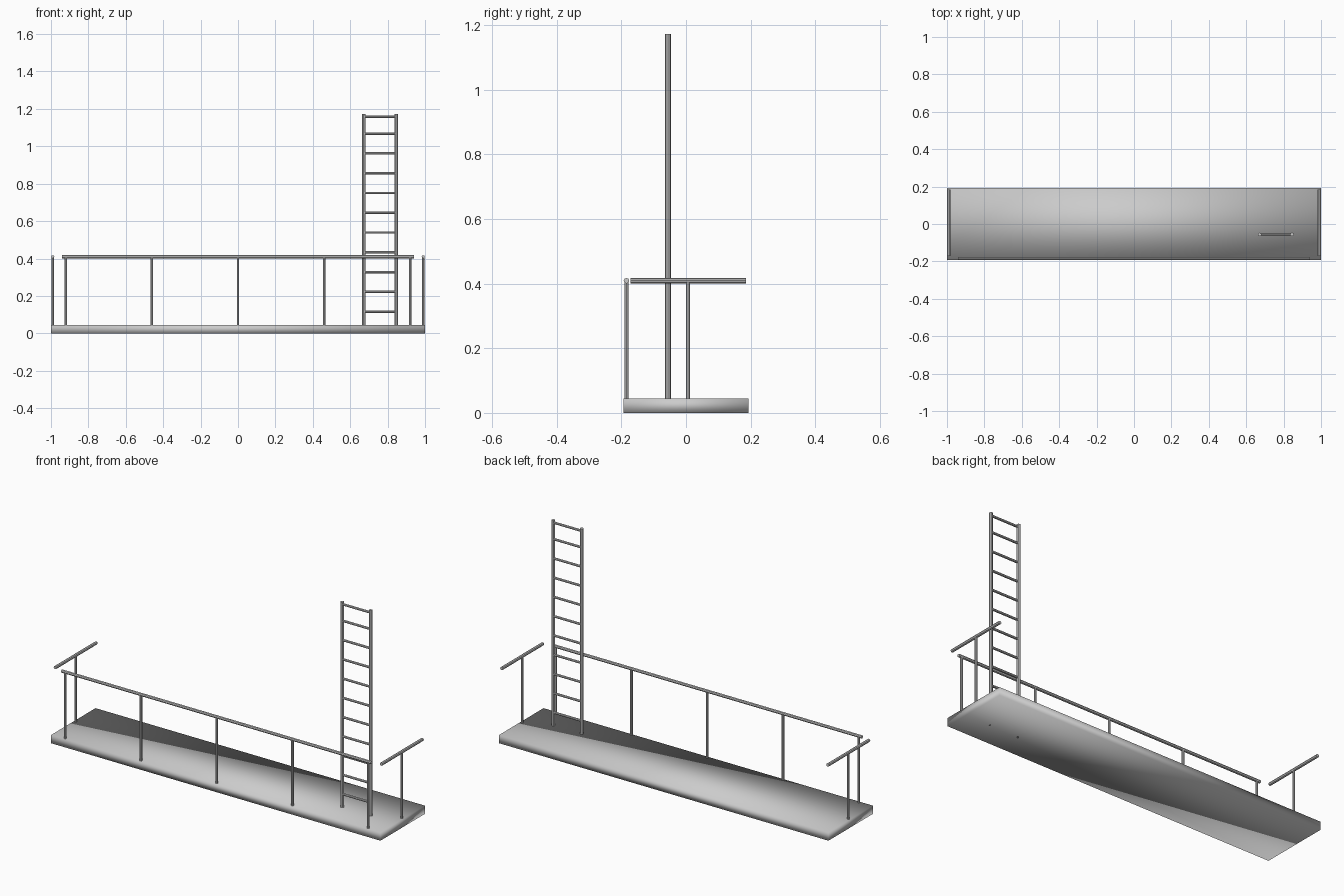
import bpy
from mathutils import Vector

if "Cube" in bpy.data.objects:
    bpy.data.objects.remove(bpy.data.objects["Cube"])


def smooth(obj):
    for poly in obj.data.polygons:
        poly.use_smooth = True


def bar(name, start, end, radius, sides=8):
    """Round bar between two points."""
    a, b = Vector(start), Vector(end)
    bpy.ops.mesh.primitive_cylinder_add(
        vertices=sides, radius=radius, depth=(b - a).length, location=(a + b) / 2,
        rotation=(b - a).to_track_quat('Z', 'Y').to_euler())
    obj = bpy.context.object
    obj.name = name
    bpy.ops.object.shade_smooth_by_angle()
    return obj


DECK_TOP = 0.045
RAIL_Z = 0.409
RAIL_R = 0.0085
POST_R = 0.0065

# Walkway deck, soft-shaded slab
bpy.ops.mesh.primitive_cube_add(size=1, location=(0, 0, DECK_TOP / 2))
deck = bpy.context.object
deck.name = "deck"
deck.scale = (2.0, 0.386, DECK_TOP)
bpy.ops.object.transform_apply(location=False, rotation=False, scale=True)
smooth(deck)

# Front handrail with five posts
FRONT_Y = -0.1843
bar("front_rail", (-0.94, FRONT_Y, RAIL_Z), (0.94, FRONT_Y, RAIL_Z), RAIL_R)
for i in range(5):
    x = -0.92 + 0.46 * i
    bar("front_post", (x, FRONT_Y, DECK_TOP), (x, FRONT_Y, RAIL_Z), POST_R)

# End handrails, one central post each
for side, label in ((-1, "left"), (1, "right")):
    x = side * 0.99
    bar(label + "_rail", (x, -0.172, RAIL_Z), (x, 0.185, RAIL_Z), RAIL_R)
    bar(label + "_post", (x, 0.006, DECK_TOP), (x, 0.006, RAIL_Z), POST_R)

# Ladder: two uprights and evenly spaced rungs
LADDER_Y = -0.0555
LEFT_X, RIGHT_X = 0.672, 0.845
for x in (LEFT_X, RIGHT_X):
    bar("ladder_upright", (x, LADDER_Y, 0), (x, LADDER_Y, 1.172), 0.0095)
for z in [0.0105 + 0.1057 * i for i in range(11)] + [1.158]:
    bar("ladder_rung", (LEFT_X, LADDER_Y, z), (RIGHT_X, LADDER_Y, z), 0.0065)
